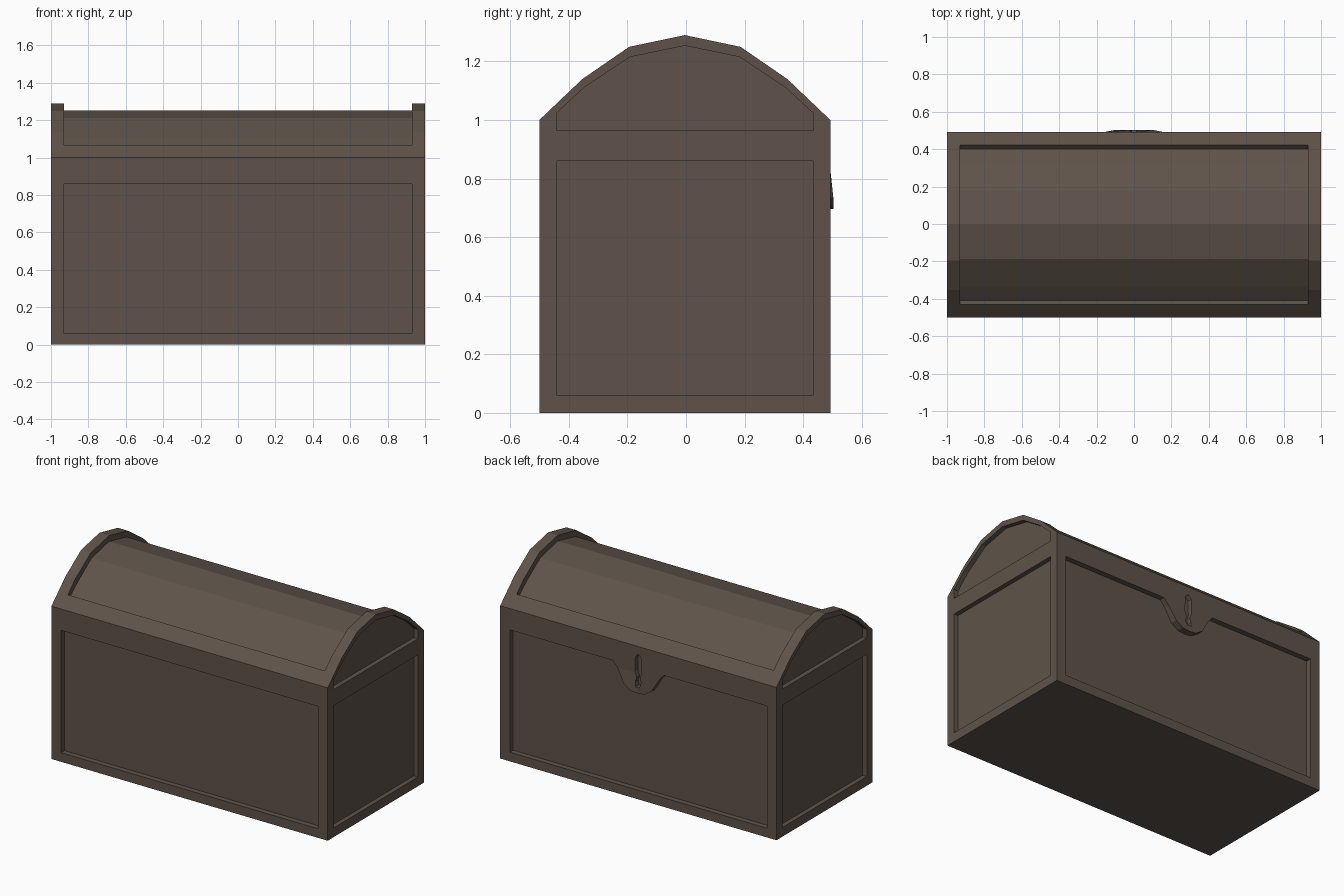
import bpy, bmesh
from mathutils import Vector

if "Cube" in bpy.data.objects:
    bpy.data.objects.remove(bpy.data.objects["Cube"])

wood = bpy.data.materials.new("dark brown wood")
wood.diffuse_color = (0.112, 0.086, 0.068, 1)
wood.use_nodes = True
wood.node_tree.nodes["Principled BSDF"].inputs["Base Color"].default_value = wood.diffuse_color


def prism(name, pts, axis, a, b):
    """Extrude a closed outline along x or y from a to b."""
    bm = bmesh.new()
    place = (lambda p: (a, p[0], p[1])) if axis == 'X' else (lambda p: (p[0], a, p[1]))
    face = bm.faces.new([bm.verts.new(place(p)) for p in pts])
    move = Vector((b - a, 0, 0)) if axis == 'X' else Vector((0, b - a, 0))
    out = bmesh.ops.extrude_face_region(bm, geom=[face])
    verts = [g for g in out["geom"] if isinstance(g, bmesh.types.BMVert)]
    bmesh.ops.translate(bm, verts=verts, vec=move)
    bmesh.ops.recalc_face_normals(bm, faces=bm.faces)
    me = bpy.data.meshes.new(name)
    bm.to_mesh(me)
    bm.free()
    me.materials.append(wood)
    ob = bpy.data.objects.new(name, me)
    bpy.context.collection.objects.link(ob)
    return ob


def mirror(half):
    """Complete an outline given from its -side to the centre line."""
    return half + [(-u, v) for u, v in reversed(half) if abs(u) > 1e-6]


H = 0.497
# whole chest: box with a faceted barrel lid
chest = prism("chest", mirror([(-H, 0), (-H, 1), (-.35, 1.14), (-.19, 1.25), (0, 1.29)]),
              'X', -1, 1)

cutters = []
# sunken barrel panel between the two end rims
arc = mirror([(-.405, 1.045), (-.33, 1.107), (-.182, 1.212), (0, 1.252)])
cutters.append(prism("lid_cutter", arc + [(.46, 1.10), (.46, 1.5), (-.46, 1.5), (-.46, 1.10)],
                     'X', -.93, .93))
# sunken panels on both ends, square below and arched above
square = [(-.437, .06), (.437, .06), (.437, .86), (-.437, .86)]
arch = mirror([(-.437, .965), (-.437, 1.025), (-.345, 1.11), (-.188, 1.215), (0, 1.254)])
for s in (-1, 1):
    for shape in (square, arch):
        cutters.append(prism("end_cutter", shape, 'X', s * .97, s * 1.1))
# front panel
cutters.append(prism("front_cutter", [(-.93, .06), (.93, .06), (.93, .86), (-.93, .86)],
                     'Y', -.6, -H + .035))
# back panel, its top edge dipping around the lock
dip = mirror([(-.185, .86), (-.15, .82), (-.10, .735), (-.05, .703), (0, .697)])
cutters.append(prism("back_cutter", [(.93, .86), (.93, .06), (-.93, .06), (-.93, .86)] + dip,
                     'Y', H - .035, .6))
# keyhole
hole = mirror([(0, .95), (.022, .925), (.025, .83), (.011, .795), (.022, .765), (.016, .735), (0, .728)][::-1])
hole = [(0, .95), (.022, .925), (.025, .83), (.011, .795), (.022, .765), (.014, .735)]
hole += [(-u, v) for u, v in reversed(hole[1:])]
cutters.append(prism("keyhole_cutter", hole, 'Y', H - .03, .6))

for c in cutters:
    m = chest.modifiers.new(c.name, 'BOOLEAN')
    m.operation, m.solver, m.object = 'DIFFERENCE', 'EXACT', c

# apply the cuts and drop the cutters
dg = bpy.context.evaluated_depsgraph_get()
mesh = bpy.data.meshes.new_from_object(chest.evaluated_get(dg))
chest.modifiers.clear()
chest.data = mesh
for c in cutters:
    bpy.data.objects.remove(c)
mesh.materials.clear()
mesh.materials.append(wood)
for p in mesh.polygons:
    p.material_index = 0

# lock lip leans slightly outward; then centre the chest on y
for v in mesh.vertices:
    if v.co.y > H - .002 and abs(v.co.x) < .12 and .69 < v.co.z < .75:
        v.co.y += .01
    v.co.y -= .004
mesh.update()
